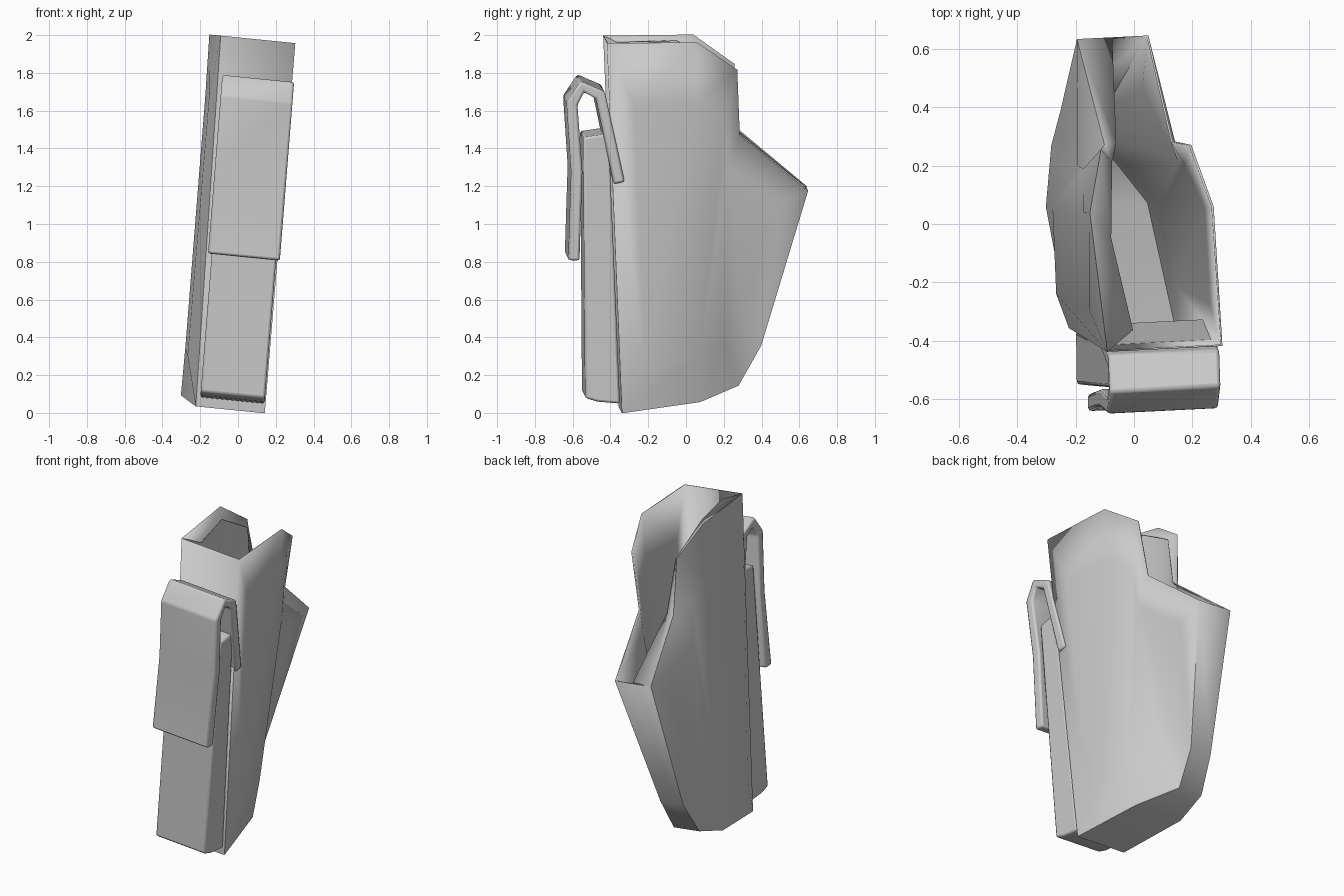
import bpy, bmesh, math
from mathutils import Vector

cube = bpy.data.objects.get("Cube")
if cube:
    bpy.data.objects.remove(cube)

grey = bpy.data.materials.new("light_grey")
grey.use_nodes = True
colour = (0.6, 0.6, 0.6, 1)
grey.diffuse_color = colour
grey.node_tree.nodes["Principled BSDF"].inputs["Base Color"].default_value = colour


def lean(off, y, z):
    """Place a point given its sideways offset from the leaning centre line."""
    return Vector((-0.08 + 0.08 * z + off, y + 0.05 * off, z - 0.1 * off))


def finish(name, bm, angle):
    bmesh.ops.recalc_face_normals(bm, faces=bm.faces)
    mesh = bpy.data.meshes.new(name)
    bm.to_mesh(mesh)
    bm.free()
    mesh.materials.append(grey)
    obj = bpy.data.objects.new(name, mesh)
    bpy.context.collection.objects.link(obj)
    bpy.ops.object.select_all(action='DESELECT')
    obj.select_set(True)
    bpy.context.view_layer.objects.active = obj
    bpy.ops.object.shade_smooth_by_angle(angle=math.radians(angle))
    return obj


def slab(name, profile, left, right, bevel):
    """Extrude a side profile across the leaning width."""
    bm = bmesh.new()
    a = [bm.verts.new(lean(left, y, z)) for y, z in profile]
    b = [bm.verts.new(lean(right, y, z)) for y, z in profile]
    bm.faces.new(a)
    bm.faces.new(b)
    n = len(profile)
    for i in range(n):
        j = (i + 1) % n
        bm.faces.new((a[i], a[j], b[j], b[i]))
    obj = finish(name, bm, 40)
    mod = obj.modifiers.new("soft_edges", 'BEVEL')
    mod.width = bevel
    mod.segments = 2
    return obj


def bulge(side, y, z):
    """Sideways offset of the wall away from its outline."""
    back, front = max(y, 0), max(-y, 0)
    if side:
        return 0.217 - back * (0.4 + 0.7 * max(1.1 - z, 0))
    return -0.228 + 0.05 * back + 0.08 * front


# Holster shell: outline of (y, z, left offset, right offset)
outline = [
    (-0.35, 0.02, -0.145, 0.22), (0.07, 0.07, -0.228, 0.125),
    (0.28, 0.14, -0.215, -0.04), (0.40, 0.35, -0.2, -0.045),
    (0.645, 1.18, -0.21, 0.035), (0.28, 1.48, -0.14, 0.095),
    (0.265, 1.83, -0.18, 0.13), (0.05, 1.98, -0.23, 0.195),
    (-0.43, 1.98, -0.17, 0.225),
]
count = len(outline)
bm = bmesh.new()
edges = []
for side in (0, 1):
    rim, inner = [], []
    for y, z, left, right in outline:
        rim.append(bm.verts.new(lean((left, right)[side], y, z)))
        iy, iz = 0.05 + 0.7 * (y - 0.05), 0.9 + 0.7 * (z - 0.9)
        inner.append(bm.verts.new(lean(bulge(side, iy, iz), iy, iz)))
    for i in range(count):
        j = (i + 1) % count
        bm.faces.new((rim[i], rim[j], inner[j], inner[i]))
    bm.faces.new(inner)
    edges.append(rim)
# Close the front, bottom and lower back; leave the mouth open
for i in (count - 1, 0, 1, 2, 3):
    j = (i + 1) % count
    bm.faces.new((edges[0][i], edges[0][j], edges[1][j], edges[1][i]))
# Lip curling inward along the mouth of the thicker wall
lip = [bm.verts.new(lean(*p)) for p in (
    (-0.09, 0.645, 1.19), (-0.10, 0.285, 1.49), (-0.14, 0.22, 1.81),
    (-0.155, -0.04, 1.96), (-0.08, -0.36, 1.96))]
for k in range(4):
    bm.faces.new((edges[0][k + 4], edges[0][k + 5], lip[k + 1], lip[k]))
bmesh.ops.triangulate(bm, faces=[f for f in bm.faces if len(f.verts) > 4])
shell = finish("holster_shell", bm, 70)
wall = shell.modifiers.new("wall", 'SOLIDIFY')
wall.thickness = 0.008
wall.offset = -1

# Front panel behind the clip
slab("front_panel",
     [(-0.545, 0.10), (-0.48, 0.08), (-0.36, 0.07), (-0.42, 1.50), (-0.555, 1.48)],
     -0.125, 0.215, 0.012)

# Hooked belt clip, built from a centre path with an even thickness
path = [Vector(p) for p in ((-0.605, 0.83), (-0.59, 1.30), (-0.615, 1.66),
                            (-0.56, 1.75), (-0.465, 1.705), (-0.365, 1.24))]
outer, under = [], []
for i, p in enumerate(path):
    before = (p - path[max(i - 1, 0)]).normalized()
    after = (path[min(i + 1, len(path) - 1)] - p).normalized()
    t = (before + after).normalized()
    normal = Vector((-t.y, t.x))
    outer.append(p + normal * 0.03)
    under.append(p - normal * 0.03)
slab("belt_clip", [tuple(p) for p in outer + under[::-1]], -0.145, 0.235, 0.012)
